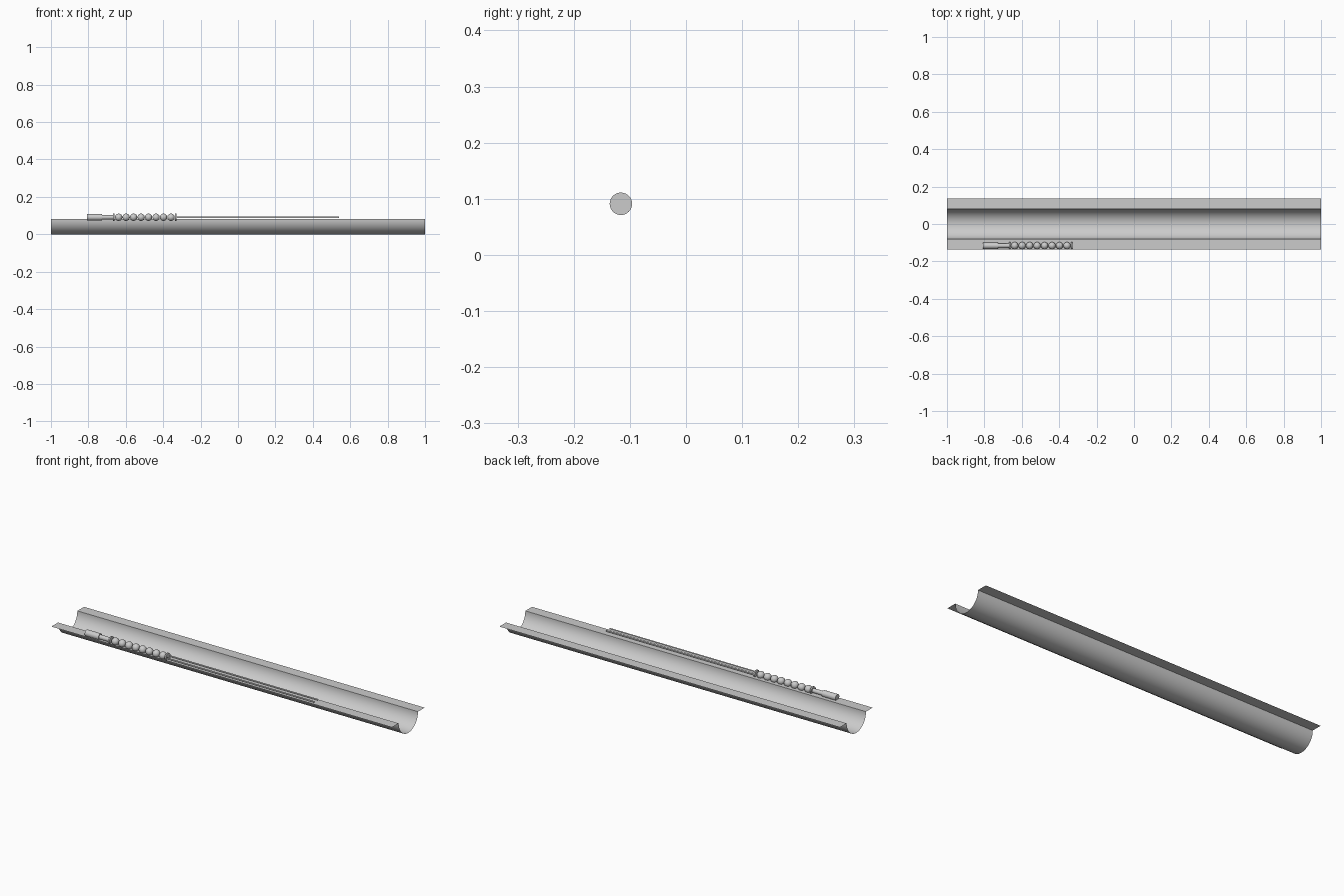
import bpy, bmesh, math
from mathutils import Matrix, Vector

if "Cube" in bpy.data.objects:
    bpy.data.objects.remove(bpy.data.objects["Cube"])

grey = bpy.data.materials.new("plain grey")
grey.diffuse_color = (0.6, 0.6, 0.6, 1)
grey.use_nodes = True
grey.node_tree.nodes["Principled BSDF"].inputs["Base Color"].default_value = grey.diffuse_color

AXIS_Y, AXIS_Z = -0.116, 0.091   # centre line of the tool on the flange


def finish(name, bm, angle=30):
    me = bpy.data.meshes.new(name)
    bm.to_mesh(me)
    bm.free()
    me.materials.append(grey)
    ob = bpy.data.objects.new(name, me)
    bpy.context.collection.objects.link(ob)
    bpy.ops.object.select_all(action='DESELECT')
    ob.select_set(True)
    bpy.context.view_layer.objects.active = ob
    bpy.ops.object.shade_smooth_by_angle(angle=math.radians(angle))
    return ob


def rod(name, x0, x1, r0, r1):
    """Capped cylinder or cone along the tool axis."""
    bm = bmesh.new()
    m = Matrix.Translation(((x0 + x1) / 2, AXIS_Y, AXIS_Z)) @ Matrix.Rotation(math.pi / 2, 4, 'Y')
    bmesh.ops.create_cone(bm, cap_ends=True, segments=32, radius1=r0, radius2=r1,
                          depth=x1 - x0, matrix=m)
    return finish(name, bm)


# Half-round open channel with a flat flange on each side (thin sheet)
R, W, N = 0.081, 0.137, 32
profile = [(-W, R)]
profile += [(-R * math.cos(math.pi * i / N), R - R * math.sin(math.pi * i / N)) for i in range(N + 1)]
profile += [(W, R)]
bm = bmesh.new()
a = [bm.verts.new((-1, y, z)) for y, z in profile]
b = [bm.verts.new((1, y, z)) for y, z in profile]
for i in range(len(profile) - 1):
    bm.faces.new((a[i], b[i], b[i + 1], a[i + 1]))
finish("channel", bm)

# Handle, neck and the two end discs
rod("handle", -0.807, -0.727, 0.017, 0.017)
rod("neck", -0.727, -0.665, 0.012, 0.011)
rod("left_disc", -0.667, -0.660, 0.02, 0.02)
rod("right_disc", -0.336, -0.329, 0.02, 0.02)

# Row of eight balls between the discs
for i in range(8):
    bm = bmesh.new()
    bmesh.ops.create_uvsphere(bm, u_segments=32, v_segments=16, radius=0.0195,
                              matrix=Matrix.Translation((-0.638 + 0.04 * i, AXIS_Y, AXIS_Z)))
    finish(f"ball_{i + 1}", bm)

# Two long thin upright blades
for side, name in ((-1, "front_blade"), (1, "back_blade")):
    bm = bmesh.new()
    y = AXIS_Y + side * 0.015
    bm.faces.new([bm.verts.new((x, y, AXIS_Z + dz)) for x, dz in
                  ((-0.33, -0.004), (0.54, -0.004), (0.54, 0.004), (-0.33, 0.004))])
    finish(name, bm)
